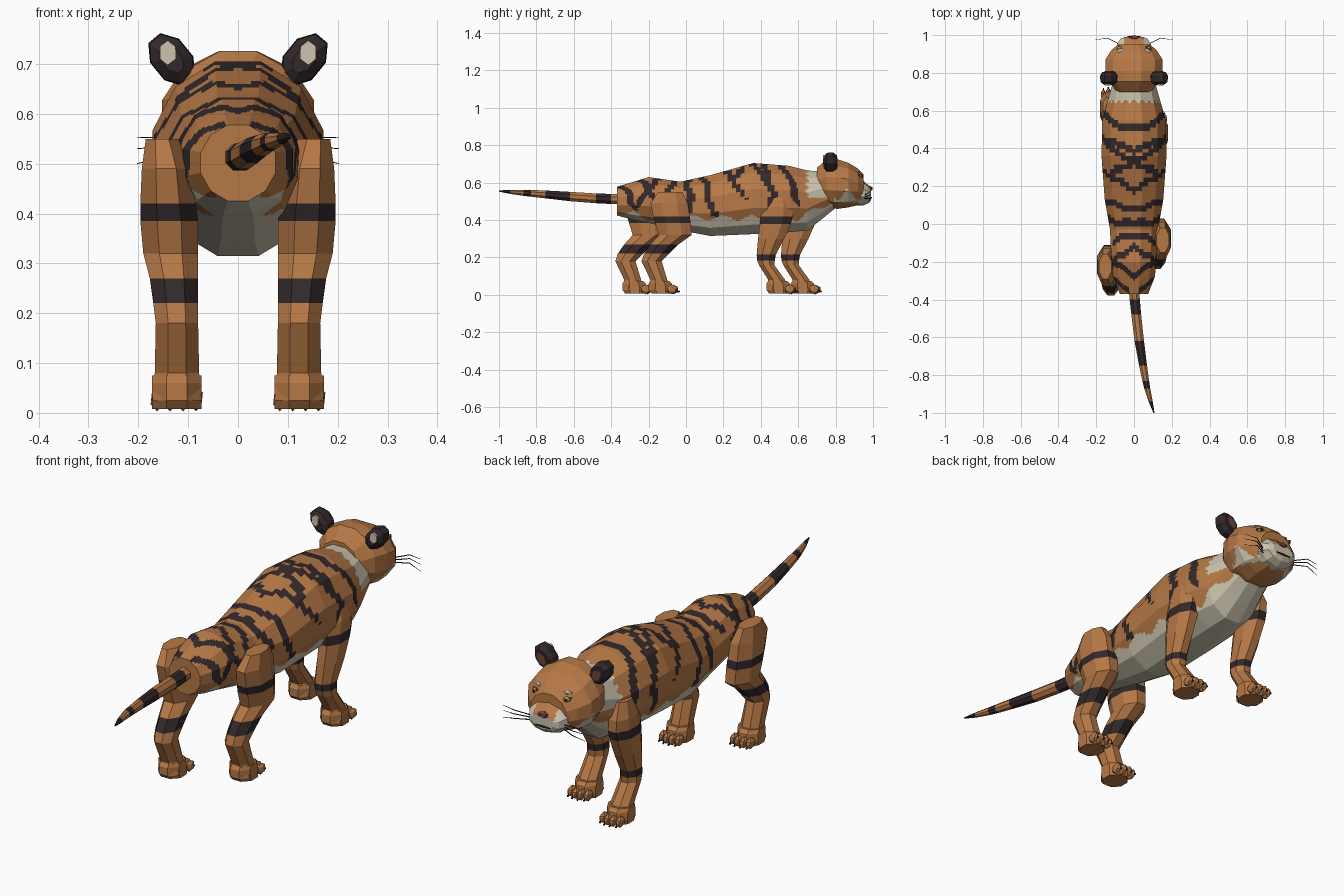
import bpy, bmesh, math
from mathutils import Vector, Matrix

old = bpy.data.objects.get("Cube")
if old:
    bpy.data.objects.remove(old)

# Materials
COLOURS = {"orange_fur": (.47, .19, .062), "dark_fur": (.032, .021, .023),
           "white_fur": (.60, .55, .43), "nose_brown": (.16, .06, .04),
           "amber_eye": (.55, .33, .05)}
MATS = []
for label, rgb in COLOURS.items():
    m = bpy.data.materials.new(label)
    m.use_nodes = True
    m.diffuse_color = (*rgb, 1)
    m.node_tree.nodes["Principled BSDF"].inputs["Base Color"].default_value = (*rgb, 1)
    MATS.append(m)
ORANGE, DARK, WHITE, NOSE, AMBER = range(5)


def finish(name, bm):
    bmesh.ops.recalc_face_normals(bm, faces=bm.faces)
    me = bpy.data.meshes.new(name)
    bm.to_mesh(me)
    bm.free()
    for m in MATS:
        me.materials.append(m)
    ob = bpy.data.objects.new(name, me)
    bpy.context.scene.collection.objects.link(ob)
    return ob


def loft(name, rings, mats=ORANGE, cuts=0, rule=None, ends=None):
    """Skin a list of point rings; colour by segment or by a rule on face centres."""
    bm = bmesh.new()
    rows = [[bm.verts.new(p) for p in r] for r in rings]
    n = len(rows[0])
    for k in range(len(rows) - 1):
        for i in range(n):
            j = (i + 1) % n
            f = bm.faces.new((rows[k][i], rows[k][j], rows[k + 1][j], rows[k + 1][i]))
            f.material_index = mats if isinstance(mats, int) else mats[k]
    if cuts:
        bmesh.ops.subdivide_edges(bm, edges=bm.edges[:], cuts=cuts, use_grid_fill=True)
    bm.edges.ensure_lookup_table()
    edge_faces = bmesh.ops.holes_fill(bm, edges=[e for e in bm.edges if e.is_boundary], sides=0)["faces"]
    if rule:
        for f in bm.faces:
            f.material_index = rule(f.calc_center_median())
    if ends is not None:
        for f in edge_faces:
            f.material_index = ends
    return finish(name, bm)


def ring(c, a, b, n=8):
    """Polygon ring round centre c with half-axis vectors a and b."""
    off, grow = math.pi / n, 1 / math.cos(math.pi / n)
    return [Vector(c) + grow * (Vector(a) * math.cos(off + 2 * math.pi * i / n)
                                + Vector(b) * math.sin(off + 2 * math.pi * i / n)) for i in range(n)]


def ring_y(y, top, bottom, half, n=12, x=0):
    return ring((x, y, (top + bottom) / 2), (half, 0, 0), (0, 0, (top - bottom) / 2), n)


def ring_z(z, y0, y1, x0, x1, n=8):
    return ring(((x0 + x1) / 2, (y0 + y1) / 2, z), ((x1 - x0) / 2, 0, 0), (0, (y1 - y0) / 2, 0), n)


def blob(name, centre, size, mat, turn=0, detail=1):
    bm = bmesh.new()
    mx = Matrix.Translation(centre) @ Matrix.Rotation(turn, 4, 'Z') @ Matrix.Diagonal((*size, 1))
    bmesh.ops.create_icosphere(bm, subdivisions=detail, radius=1, matrix=mx)
    for f in bm.faces:
        f.material_index = mat
    return finish(name, bm)


# Coat: stripes are (y at spine, shift at flank, start, end), measured down from the spine
STRIPES = [(.50, .10, 0, 1.1), (.39, .09, 0, 1.0), (.53, -.07, .9, 1.4), (.34, .12, 0, .6),
           (.33, -.12, 0, .5), (.18, .14, 0, .95), (.08, .05, 0, 1.4), (0, .02, 0, 1.3),
           (-.06, -.04, 0, .8), (-.12, -.12, 0, 1.2), (-.27, .11, 0, 1.2), (-.36, .07, .2, 1.3)]


def coat(p):
    t = math.atan2(abs(p.x), p.z - .5) / (math.pi / 2)
    jag = abs((t * 6) % 1 - .5) * .05
    belly = .41 + max(0, -.2 - p.y) * .25 + max(0, p.y - .6) * .5 + .015 * math.sin(p.y * 40)
    if p.z < belly:
        return WHITE
    if p.y > .635 + jag and p.z > .52:
        return WHITE
    for y0, shift, a, b in STRIPES:
        wide = .019 * min(1, (b - t) * 4 + .3)
        if a <= t <= b and abs(p.y - y0 - shift * t - .008 * math.sin(t * 9 + y0 * 30)) < wide:
            return DARK
    return ORANGE


body = [(-.37, .578, .425, .075), (-.28, .605, .40, .11), (-.2, .63, .385, .12),
        (-.03, .605, .345, .127), (.13, .64, .315, .155), (.36, .705, .325, .172),
        (.55, .69, .335, .168), (.65, .665, .345, .14), (.72, .66, .40, .12), (.8, .64, .465, .10)]
loft("body", [ring_y(*r) for r in body], cuts=9, rule=coat, ends=ORANGE)


# Head with pale cheeks
def face_rule(p):
    return WHITE if p.y > .79 and .495 < p.z < .535 + .03 * math.sin(p.y * 60) else ORANGE


head = [(.70, .68, .50, .09), (.755, .726, .465, .135), (.81, .725, .46, .152), (.87, .705, .468, .152),
        (.92, .675, .48, .12), (.95, .645, .49, .085)]
loft("head", [ring_y(*r) for r in head], cuts=5, rule=face_rule)


def muzzle_rule(p):
    return WHITE if p.z < .552 or abs(p.x) > .05 else ORANGE


muzzle = [(.89, .63, .48, .095), (.95, .605, .482, .09), (.98, .58, .495, .072), (.99, .57, .51, .05)]
loft("muzzle", [ring_y(*r, n=10) for r in muzzle], cuts=3, rule=muzzle_rule, ends=WHITE)
blob("nose", (0, .982, .568), (.03, .018, .016), NOSE)
loft("mouth", [ring((0, y, .52), (.035, 0, 0), (0, 0, .003), 6) for y in (.985, .995)], DARK)

for s, side in ((1, "left"), (-1, "right")):
    # Eyes
    blob(side + "_eye_rim", (s * .073, .918, .633), (.03, .022, .02), DARK, -s * .6)
    blob(side + "_eye", (s * .076, .93, .635), (.018, .014, .012), AMBER, -s * .6)
    blob(side + "_pupil", (s * .078, .942, .636), (.006, .005, .008), DARK)
    blob(side + "_brow_patch", (s * .07, .915, .657), (.022, .014, .007), WHITE, -s * .5)
    # Ears, pale spot behind
    up, out = Vector((s * .035, 0, .043)), Vector((s * .029, 0, -.024))
    mid = Vector((s * .133, 0, .709))
    layers = [(.735, .5), (.752, .95), (.785, 1), (.806, .72)]
    loft(side + "_ear", [ring(mid + Vector((0, y, 0)), up * k, out * k) for y, k in layers], DARK)
    spot = mid + Vector((s * .008, 0, .014))
    loft(side + "_ear_spot", [ring(spot + Vector((0, y, 0)), (.016, 0, 0), (0, 0, .021), 6)
                              for y in (.732, .74)], WHITE)
    loft(side + "_ear_inner", [ring(mid + Vector((0, y, 0)), up * .45, out * .45, 6)
                               for y in (.80, .809)], NOSE)
    # Whiskers
    for z, tip in ((.535, .553), (.525, .53), (.515, .50)):
        path = [(s * .08, .955, z), (s * .14, .985, (z + tip) / 2 + .008), (s * .203, .975, tip)]
        loft(side + "_whisker", [ring(p, (0, r, 0), (0, 0, r), 3)
                                 for p, r in zip(path, (.0015, .0012, .0004))], DARK)

# Tail with bands
tail = [(-.35, 0, .513, .027), (-.4, .004, .513, .027), (-.48, .012, .516, .026), (-.62, .028, .526, .025),
        (-.75, .048, .537, .021), (-.83, .062, .543, .018), (-.87, .07, .546, .016),
        (-.94, .088, .551, .011), (-1, .106, .555, .003)]
loft("tail", [ring((x, y, z), (r, 0, 0), (0, 0, r)) for y, x, z, r in tail],
     [ORANGE, DARK, ORANGE, DARK, ORANGE, DARK, ORANGE, DARK], ends=DARK)

# Legs: rings are (z, back, front, inside, outside)
HIND = [(.55, -.15, -.02, .12, .185), (.49, -.19, .01, .095, .193), (.42, -.175, .02, .085, .196),
        (.385, -.165, .025, .08, .196), (.32, -.145, .03, .08, .19), (.27, -.19, -.04, .08, .177),
        (.22, -.225, -.09, .08, .17), (.18, -.238, -.13, .08, .165), (.08, -.19, -.10, .078, .167),
        (.025, -.20, -.09, .073, .172)]
FORE = [(.54, .45, .54, .10, .165), (.47, .41, .57, .09, .18), (.42, .40, .57, .085, .18),
        (.38, .395, .56, .085, .18), (.30, .385, .525, .085, .175), (.215, .378, .48, .085, .165),
        (.185, .38, .475, .085, .165), (.16, .39, .472, .085, .165), (.08, .44, .53, .08, .167),
        (.025, .43, .54, .073, .172)]
HIND_BANDS = [DARK if k in (2, 5) else ORANGE for k in range(len(HIND) - 1)]
FORE_BANDS = [DARK if k in (2, 5) else ORANGE for k in range(len(FORE) - 1)]


def leg(name, rows, bands, s, step):
    def place(r):
        return [Vector((s * p.x, p.y + step, p.z)) for p in r]
    loft(name + "_leg", [place(ring_z(*r)) for r in rows], bands)
    # Paw and toes
    y0, y1 = rows[-1][1] + step, rows[-1][2] + step
    paw = [(.075, y0 + .01, y1), (.06, y0, y1 + .015), (.025, y0, y1 + .02), (.008, y0 + .015, y1 + .01)]
    loft(name + "_paw", [[Vector((s * p.x, p.y, p.z)) for p in ring_z(z, a, b, .073, .173)]
                         for z, a, b in paw])
    for i in range(4):
        reach = .008 if i in (1, 2) else 0
        x = s * (.084 + .026 * i)
        blob(name + "_toe", (x, y1 + .015 + reach, .029), (.015, .03, .026), ORANGE)
        blob(name + "_claw", (x, y1 + .044 + reach, .018), (.004, .007, .006), DARK)


leg("left_hind", HIND, HIND_BANDS, 1, 0)
leg("right_hind", HIND, HIND_BANDS, -1, -.14)
leg("left_fore", FORE, FORE_BANDS, 1, 0)
leg("right_fore", FORE, FORE_BANDS, -1, .13)
